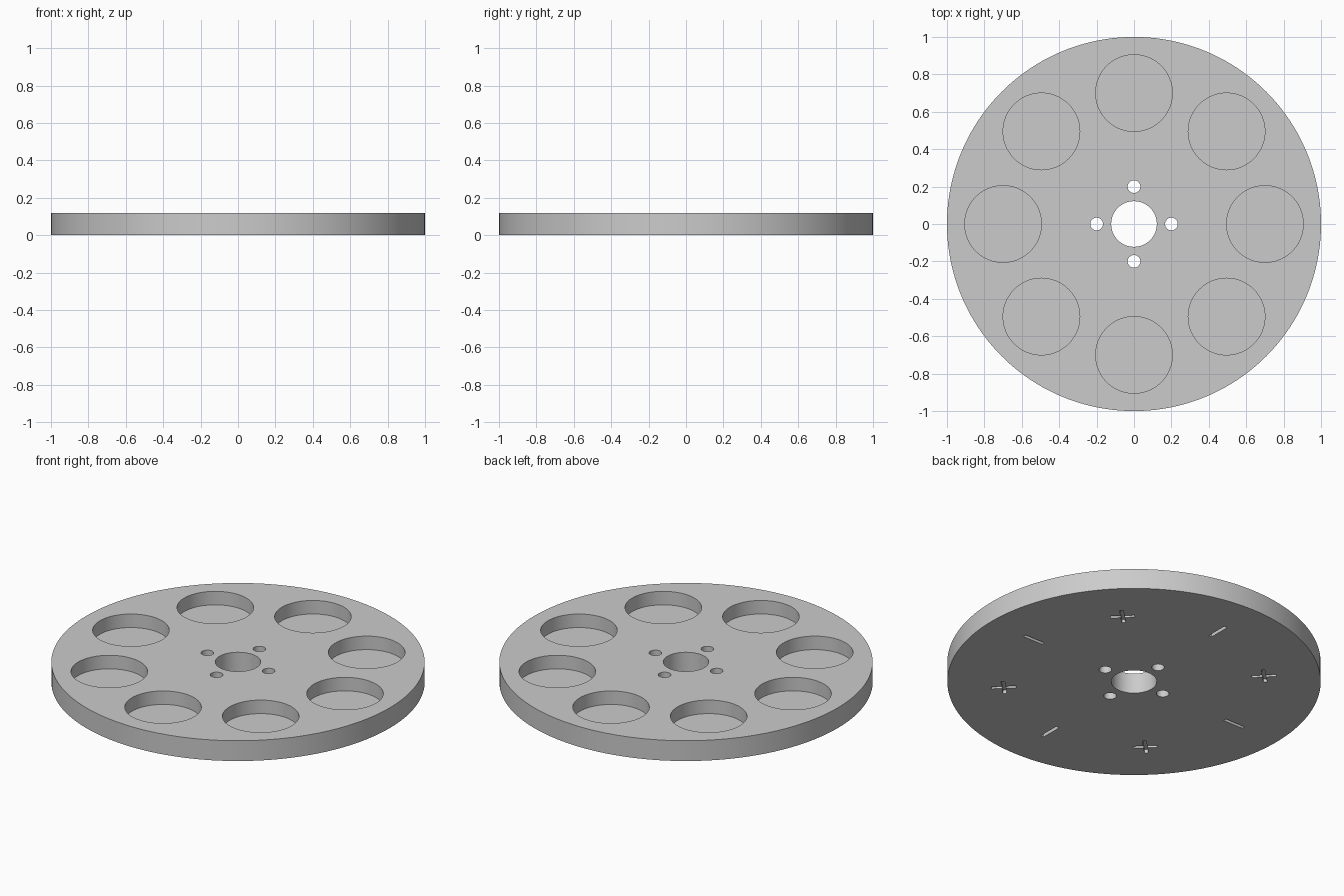
import bpy, bmesh
from math import pi, sin, cos, radians
from mathutils import Matrix, Vector

if "Cube" in bpy.data.objects:
    bpy.data.objects.remove(bpy.data.objects["Cube"])

HEIGHT = 0.12
POCKET_FLOOR = 0.04
RING = 0.7          # radius of the pocket circle
MARK_DEPTH = 0.02
ARM, HALF = 0.065, 0.01   # engraved mark half length and half width


def circle(radius, sides):
    return [(radius * cos(2 * pi * i / sides), radius * sin(2 * pi * i / sides))
            for i in range(sides)]


def prism(bm, outline, z0, z1, distance=0, angle=0):
    """Extrude an outline upward, placed at a distance along an angle."""
    place = Matrix.Rotation(angle, 4, 'Z') @ Matrix.Translation((distance, 0, 0))
    low = [bm.verts.new(place @ Vector((x, y, z0))) for x, y in outline]
    high = [bm.verts.new(place @ Vector((x, y, z1))) for x, y in outline]
    bm.faces.new(low[::-1])
    bm.faces.new(high)
    n = len(outline)
    for i in range(n):
        j = (i + 1) % n
        bm.faces.new((low[i], low[j], high[j], high[i]))


def make_object(name, bm):
    mesh = bpy.data.meshes.new(name)
    bm.to_mesh(mesh)
    bm.free()
    obj = bpy.data.objects.new(name, mesh)
    bpy.context.collection.objects.link(obj)
    return obj


# Grey material
grey = bpy.data.materials.new("plain grey")
grey.use_nodes = True
grey.diffuse_color = (0.6, 0.6, 0.6, 1)
grey.node_tree.nodes["Principled BSDF"].inputs["Base Color"].default_value = (0.6, 0.6, 0.6, 1)

# Round plate
bm = bmesh.new()
prism(bm, circle(1, 160), 0, HEIGHT)
plate = make_object("round_plate", bm)
plate.data.materials.append(grey)

# Bore, bolt holes, pockets and engraved marks on the underside
minus = [(-ARM, -HALF), (ARM, -HALF), (ARM, HALF), (-ARM, HALF)]
quarter = [(ARM, -HALF), (ARM, HALF), (HALF, HALF)]
plus = []
for k in range(4):
    turn = Matrix.Rotation(k * pi / 2, 2)
    plus += [tuple(turn @ Vector(p)) for p in quarter]

bm = bmesh.new()
prism(bm, circle(0.122, 64), -0.1, HEIGHT + 0.1)
for k in range(4):
    prism(bm, circle(0.034, 32), -0.1, HEIGHT + 0.1, 0.2, k * pi / 2)
for k in range(8):
    angle = radians(45 * k)
    prism(bm, circle(0.205, 80), POCKET_FLOOR, HEIGHT + 0.1, RING, angle)
    prism(bm, plus if k % 2 else minus, -0.1, MARK_DEPTH, RING, angle)
cutter = make_object("hole_cutter", bm)
cutter.data.materials.append(grey)
cutter.hide_render = True

# Cut the plate and discard the cutter
cut = plate.modifiers.new("holes", 'BOOLEAN')
cut.operation = 'DIFFERENCE'
cut.solver = 'EXACT'
cut.object = cutter
bpy.ops.object.select_all(action='DESELECT')
bpy.context.view_layer.objects.active = plate
plate.select_set(True)
bpy.ops.object.modifier_apply(modifier=cut.name)
bpy.data.objects.remove(cutter)
bpy.ops.object.shade_smooth_by_angle(angle=radians(30))
